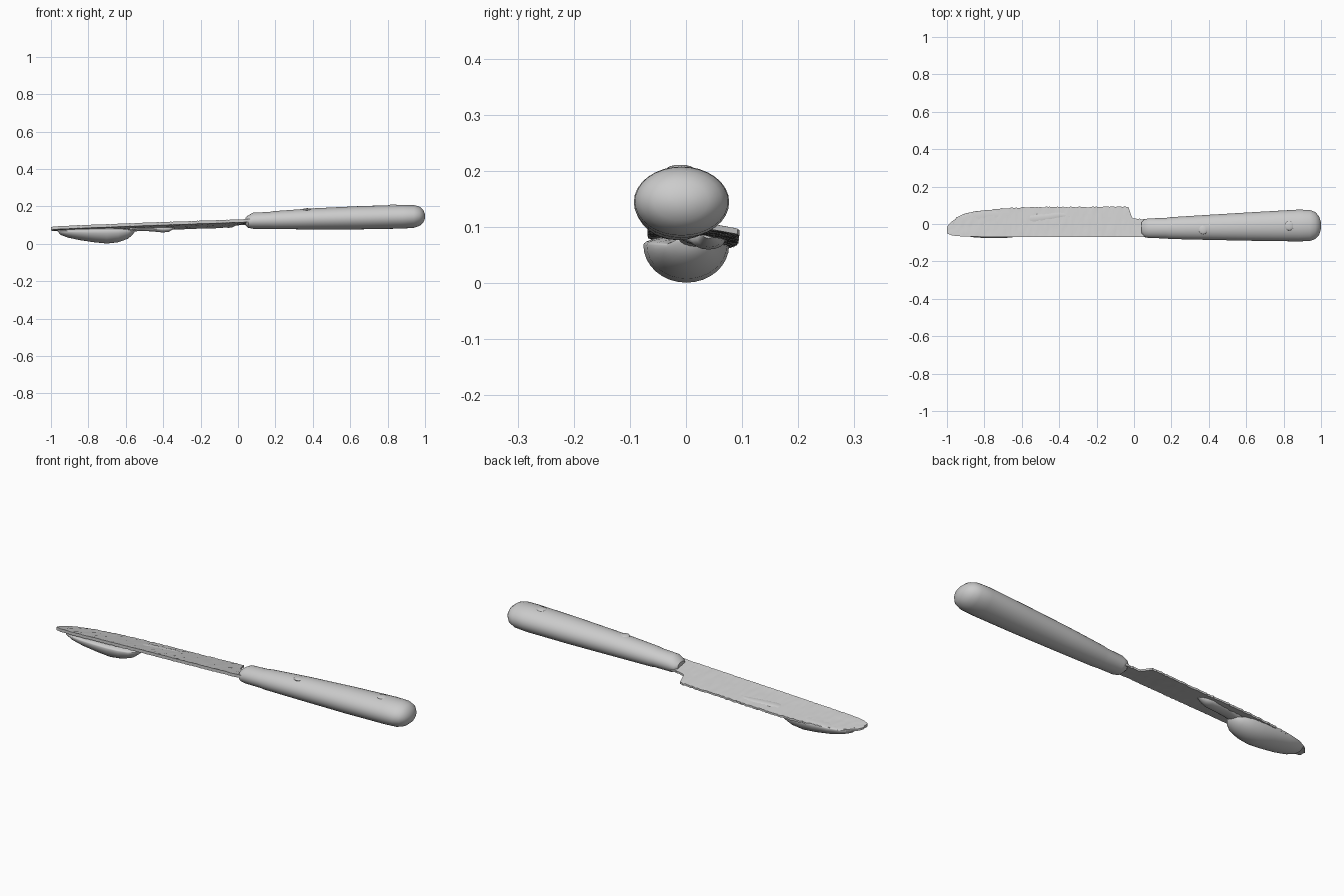
import bpy, bmesh, math, random
from mathutils import Vector

random.seed(4)
old = bpy.data.objects.get("Cube")
if old:
    bpy.data.objects.remove(old, do_unlink=True)

grey = bpy.data.materials.new("plain_grey")
grey.use_nodes = True
grey.diffuse_color = (0.6, 0.6, 0.6, 1)
grey.node_tree.nodes["Principled BSDF"].inputs["Base Color"].default_value = (0.6, 0.6, 0.6, 1)


def loft(name, rings, angle=40):
    """Skin closed rings of points and cap both ends."""
    bm = bmesh.new()
    loops = [[bm.verts.new(p) for p in ring] for ring in rings]
    n = len(loops[0])
    for a, b in zip(loops, loops[1:]):
        for i in range(n):
            j = (i + 1) % n
            bm.faces.new((a[i], a[j], b[j], b[i]))
    bm.faces.new(loops[0])
    bm.faces.new(loops[-1])
    bmesh.ops.recalc_face_normals(bm, faces=bm.faces)
    mesh = bpy.data.meshes.new(name)
    bm.to_mesh(mesh)
    bm.free()
    obj = bpy.data.objects.new(name, mesh)
    mesh.materials.append(grey)
    bpy.context.collection.objects.link(obj)
    bpy.ops.object.select_all(action="DESELECT")
    obj.select_set(True)
    bpy.context.view_layer.objects.active = obj
    bpy.ops.object.shade_smooth_by_angle(angle=math.radians(angle))
    return obj


def ellipse(x, y0, y1, z0, z1, n=32):
    cy, cz, ry, rz = (y0 + y1) / 2, (z0 + z1) / 2, (y1 - y0) / 2, (z1 - z0) / 2
    turns = [math.tau * i / n for i in range(n)]
    return [Vector((x, cy + ry * math.cos(t), cz + rz * math.sin(t))) for t in turns]


def lerp(table, x):
    for (xa, a), (xb, b) in zip(table, table[1:]):
        if x <= xb:
            return a + (b - a) * max(0, x - xa) / (xb - xa)
    return table[-1][1]


# Handle with a narrow collar and a rounded butt
stations = [
    (0.04, -0.05, 0.01, 0.10, 0.14), (0.055, -0.07, 0.025, 0.085, 0.152),
    (0.08, -0.075, 0.03, 0.08, 0.166), (0.17, -0.077, 0.032, 0.08, 0.17),
    (0.19, -0.08, 0.036, 0.078, 0.174), (0.40, -0.085, 0.049, 0.077, 0.189),
    (0.65, -0.09, 0.064, 0.077, 0.201), (0.88, -0.093, 0.077, 0.081, 0.208),
    (0.94, -0.091, 0.075, 0.085, 0.207), (0.97, -0.08, 0.063, 0.095, 0.199),
    (0.99, -0.058, 0.04, 0.112, 0.182), (1.0, -0.025, 0.008, 0.135, 0.158)]
loft("handle", [ellipse(*s) for s in stations])

# Two low rivets on top of the handle
for i, (x, y, z) in enumerate([(0.37, -0.03, 0.182), (0.83, -0.01, 0.203)]):
    bpy.ops.mesh.primitive_uv_sphere_add(segments=16, ring_count=8, radius=1, location=(x, y, z))
    rivet = bpy.context.object
    rivet.name = f"rivet_{i + 1}"
    rivet.scale = (0.025, 0.025, 0.008)
    rivet.data.materials.append(grey)
    bpy.ops.object.shade_smooth_by_angle()

# Thin rough blade, tilted down towards its cutting edge
spine = [(-1, -0.05), (-0.97, -0.062), (-0.9, -0.068), (0.07, -0.07)]
edge = [(-1, -0.015), (-0.98, 0.01), (-0.94, 0.035), (-0.88, 0.056), (-0.8, 0.072),
        (-0.7, 0.083), (-0.55, 0.09), (-0.03, 0.093), (-0.015, 0.04), (0.0, 0.028), (0.07, 0.025)]
rings, steps, across = [], 107, 8
for k in range(steps + 1):
    x = -1 + 1.07 * k / steps
    y0, y1 = lerp(spine, x), lerp(edge, x) + random.uniform(-0.003, 0.003)
    top, bottom = [], []
    for i in range(across + 1):
        y = y0 + (y1 - y0) * i / across
        z = 0.122 + 0.036 * x - 0.18 * (y + 0.07)
        half = 0.008 - 0.003 * i / across
        jitter = random.uniform(-0.0012, 0.0012)
        top.append(Vector((x, y, z + half + jitter)))
        bottom.append(Vector((x, y, z - half + jitter)))
    rings.append(top + bottom[::-1])
loft("blade", rings)

# Spoon bowl bulging below the blade tip
bowl = [(-0.965, -0.02, 0.01, 0.068), (-0.95, -0.045, 0.035, 0.048),
        (-0.91, -0.062, 0.054, 0.033), (-0.85, -0.072, 0.068, 0.02),
        (-0.77, -0.076, 0.076, 0.008), (-0.70, -0.076, 0.077, 0.001),
        (-0.64, -0.07, 0.073, 0.008), (-0.59, -0.055, 0.058, 0.026),
        (-0.565, -0.035, 0.04, 0.046), (-0.55, -0.015, 0.02, 0.068)]


def bowl_ring(x, y0, y1, low):
    # Deep lower half, shallow upper half tucked under the blade
    rim = max(low + 0.01, 0.068)
    ring = ellipse(x, y0, y1, low, 2 * rim - low)
    for p in ring:
        if p.z > rim:
            p.z = rim + (p.z - rim) * 0.25
    return ring


loft("spoon_bowl", [bowl_ring(*b) for b in bowl], 60)

# Ragged neck behind the bowl, fused to the underside of the blade
neck = [(-0.58, -0.015, 0.05, 0.062, 0.09), (-0.52, -0.01, 0.055, 0.069, 0.095),
        (-0.46, 0.0, 0.06, 0.066, 0.095), (-0.40, 0.01, 0.07, 0.06, 0.095),
        (-0.37, 0.02, 0.065, 0.064, 0.095), (-0.34, 0.03, 0.05, 0.08, 0.095)]
loft("spoon_neck", [ellipse(*s, n=16) for s in neck])
